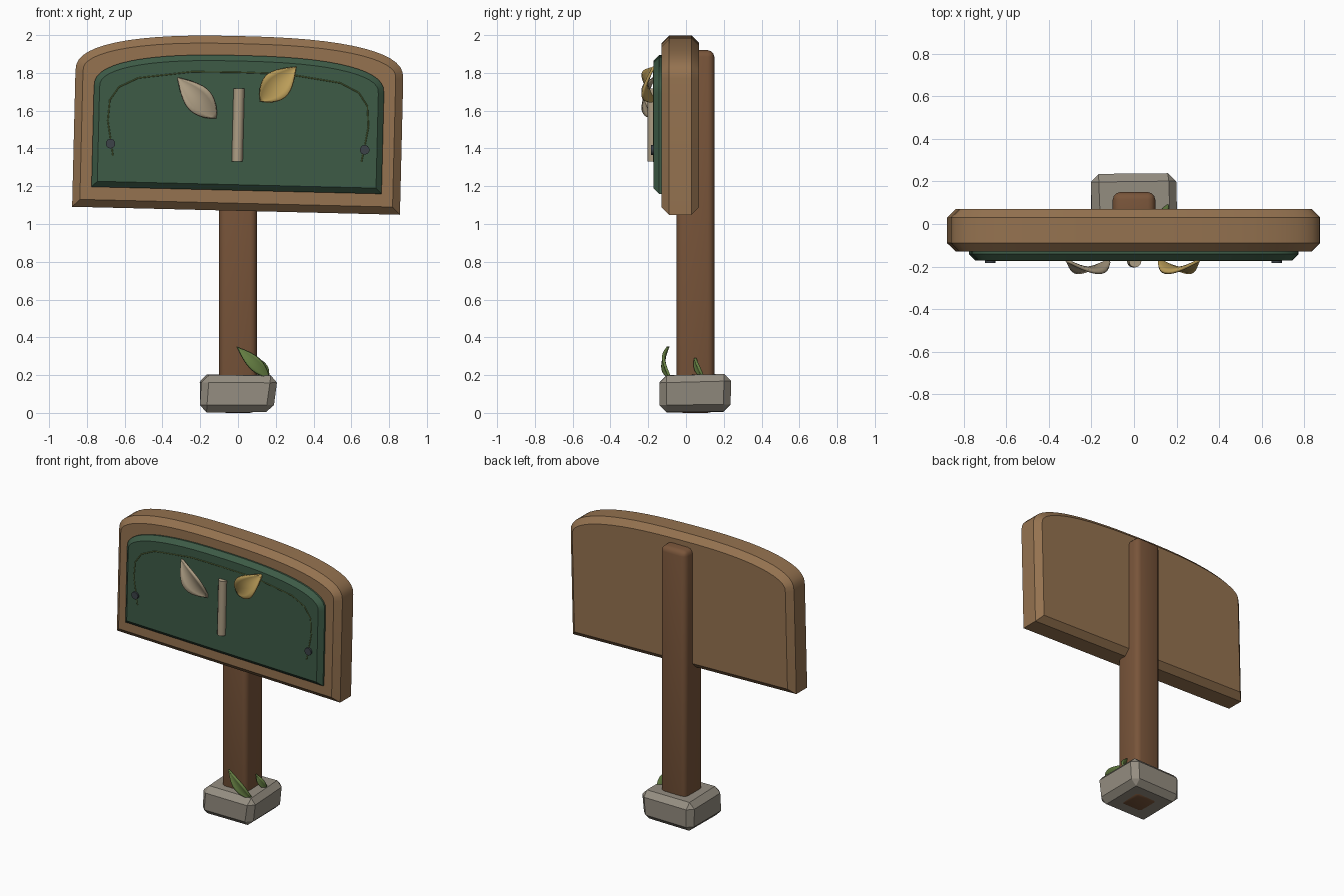
import bpy, bmesh, math
from mathutils import Vector, Matrix

if "Cube" in bpy.data.objects:
    bpy.data.objects.remove(bpy.data.objects["Cube"])

# The sign head leans slightly clockwise seen from the front
LEAN = (Matrix.Translation((0, 0, 1.5)) @ Matrix.Rotation(math.radians(1.4), 4, 'Y')
        @ Matrix.Translation((0, 0, -1.5)))


def colour(name, rgb):
    m = bpy.data.materials.new(name)
    m.diffuse_color = (*rgb, 1)
    m.use_nodes = True
    m.node_tree.nodes["Principled BSDF"].inputs["Base Color"].default_value = m.diffuse_color
    return m


WOOD = colour("light_wood", (0.30, 0.17, 0.08))
BARK = colour("dark_wood", (0.19, 0.09, 0.042))
GREEN = colour("panel_green", (0.047, 0.105, 0.062))
TRIM = colour("trim_green", (0.12, 0.17, 0.05))
BEIGE = colour("beige", (0.42, 0.34, 0.23))
GOLD = colour("gold", (0.50, 0.34, 0.10))
IRON = colour("iron", (0.045, 0.055, 0.065))
STONE = colour("stone", (0.30, 0.27, 0.22))
GRASS = colour("grass", (0.13, 0.21, 0.055))


def finish(name, bm, mat, smooth=30):
    bmesh.ops.recalc_face_normals(bm, faces=bm.faces)
    me = bpy.data.meshes.new(name)
    bm.to_mesh(me)
    bm.free()
    ob = bpy.data.objects.new(name, me)
    bpy.context.collection.objects.link(ob)
    me.materials.append(mat)
    if smooth:
        bpy.ops.object.select_all(action='DESELECT')
        ob.select_set(True)
        bpy.context.view_layer.objects.active = ob
        bpy.ops.object.shade_smooth_by_angle(angle=math.radians(smooth))
    return ob


def arched_slab(name, half, z0, z1, z2, y0, y1, chamfer, mat, both):
    """Slab with straight sides and a softly arched top, chamfered caps."""
    pts = [(-half, z0), (half, z0)]
    for i in range(29):
        t = math.pi * i / 28
        c, s = math.cos(t), math.sin(t)
        pts.append((math.copysign(abs(c) ** 0.8, c) * half, z1 + (z2 - z1) * abs(s) ** 0.8))
    bm = bmesh.new()
    front = bm.faces.new([bm.verts.new((x, y0 + chamfer, z)) for x, z in pts])
    yb = y1 - (chamfer if both else 0)
    back = bm.faces.new([bm.verts.new((x, yb, z)) for x, z in reversed(pts)])
    fv, bv = list(front.verts), list(reversed(back.verts))
    for i in range(len(fv)):
        j = (i + 1) % len(fv)
        bm.faces.new((fv[j], fv[i], bv[i], bv[j]))
    bmesh.ops.recalc_face_normals(bm, faces=bm.faces)
    for f in ([front, back] if both else [front]):
        bmesh.ops.inset_region(bm, faces=[f], thickness=chamfer, depth=0, use_even_offset=True)
        for v in f.verts:
            v.co.y += -chamfer if f is front else chamfer
    bm.transform(LEAN)
    return finish(name, bm, mat)


def leaf(name, base, tip, width, bulge, cup, facing, mat, thick=0.014):
    """Pointed leaf arching towards 'facing' with its edges cupped forward."""
    base, tip, facing = Vector(base), Vector(tip), Vector(facing).normalized()
    side = (tip - base).cross(facing).normalized()
    bm = bmesh.new()
    n, m = 12, 6
    rows = []
    for i in range(n + 1):
        u = i / n
        w = width * max(math.sin(math.pi * u ** 0.85), 0.02)
        row = []
        for j in range(m + 1):
            v = 2 * j / m - 1
            arch = bulge * math.sin(math.pi * u) + cup * v * v * w / width
            row.append(bm.verts.new(base.lerp(tip, u) + side * v * w + facing * arch))
        rows.append(row)
    for a, b in zip(rows, rows[1:]):
        for j in range(m):
            bm.faces.new((a[j], a[j + 1], b[j + 1], b[j]))
    ob = finish(name, bm, mat, 50)
    mod = ob.modifiers.new("thickness", 'SOLIDIFY')
    mod.thickness, mod.offset = thick, 0
    return ob


def rod(name, centre, radius, depth, axis, sides, mat, matrix=LEAN):
    bm = bmesh.new()
    rot = Matrix.Rotation(math.pi / 2, 4, 'X') if axis == 'Y' else Matrix()
    bmesh.ops.create_cone(bm, cap_ends=True, segments=sides, radius1=radius, radius2=radius,
                          depth=depth, matrix=matrix @ Matrix.Translation(centre) @ rot)
    return finish(name, bm, mat, 40)


def bevelled_block(name, corners, width, segments, mat, smooth):
    """Eight corners: bottom loop then top loop."""
    bm = bmesh.new()
    v = [bm.verts.new(c) for c in corners]
    for q in ((3, 2, 1, 0), (4, 5, 6, 7), (0, 1, 5, 4), (1, 2, 6, 5), (2, 3, 7, 6), (3, 0, 4, 7)):
        bm.faces.new([v[i] for i in q])
    bmesh.ops.bevel(bm, geom=bm.edges[:], offset=width, segments=segments,
                    profile=0.5, affect='EDGES')
    return finish(name, bm, mat, smooth)


# Board and raised panel
arched_slab("board", 0.868, 1.07, 1.79, 1.995, -0.13, 0.07, 0.04, WOOD, True)
arched_slab("panel", 0.768, 1.178, 1.71, 1.893, -0.172, -0.11, 0.03, GREEN, False)

# Fine trim line on the panel
half = [(0.658, 1.345), (0.69, 1.53), (0.682, 1.64), (0.635, 1.71), (0.535, 1.76), (0.25, 1.8)]
path = [(-x, z) for x, z in half] + [(0, 1.803)] + half[::-1]
cu = bpy.data.curves.new("trim_line", 'CURVE')
cu.dimensions = '3D'
cu.bevel_depth, cu.bevel_resolution, cu.use_fill_caps = 0.004, 1, True
sp = cu.splines.new('POLY')
sp.points.add(len(path) - 1)
for p, (x, z) in zip(sp.points, path):
    p.co = (*(LEAN @ Vector((x, -0.171, z))), 1)
cu.materials.append(TRIM)
bpy.context.collection.objects.link(bpy.data.objects.new("trim_line", cu))

# Panel bolts
for label, s in (("left", -1), ("right", 1)):
    rod(label + "_bolt", (s * 0.673, -0.17, 1.409), 0.026, 0.028, 'Y', 10, IRON)

# Sprout emblem: stem and two leaves
rod("emblem_stem", (0, -0.175, 1.524), 0.029, 0.386, 'Z', 12, BEIGE)
leaf("emblem_left_leaf", (-0.115, -0.17, 1.56), (-0.32, -0.17, 1.775), 0.07, 0.036, 0.024,
     (0, -1, 0), BEIGE)
leaf("emblem_right_leaf", (0.117, -0.17, 1.65), (0.308, -0.17, 1.832), 0.075, 0.036, 0.024,
     (0, -1, 0), GOLD)

# Post
bevelled_block("post", [(x, y, z) for z in (0, 1.92)
                        for x, y in ((-0.1, -0.05), (0.1, -0.05), (0.1, 0.15), (-0.1, 0.15))],
               0.035, 3, BARK, 40)

# Irregular foot stone
bevelled_block("foot_stone",
               [(-0.205, -0.14, 0.003), (0.185, -0.14, 0.003), (0.185, 0.235, 0.008),
                (-0.2, 0.235, 0.003), (-0.19, -0.14, 0.2), (0.213, -0.14, 0.197),
                (0.2, 0.24, 0.207), (-0.205, 0.235, 0.203)], 0.038, 1, STONE, 0)

# Grass blades on the stone
leaf("front_grass_blade", (0.165, -0.085, 0.185), (-0.006, -0.095, 0.35), 0.035, 0.025, 0.008,
     (0.1, -1, 0), GRASS)
leaf("side_grass_blade", (0.16, 0.092, 0.185), (0.105, 0.048, 0.29), 0.022, 0.01, 0.005,
     (0.3, -1, 0.2), GRASS)
